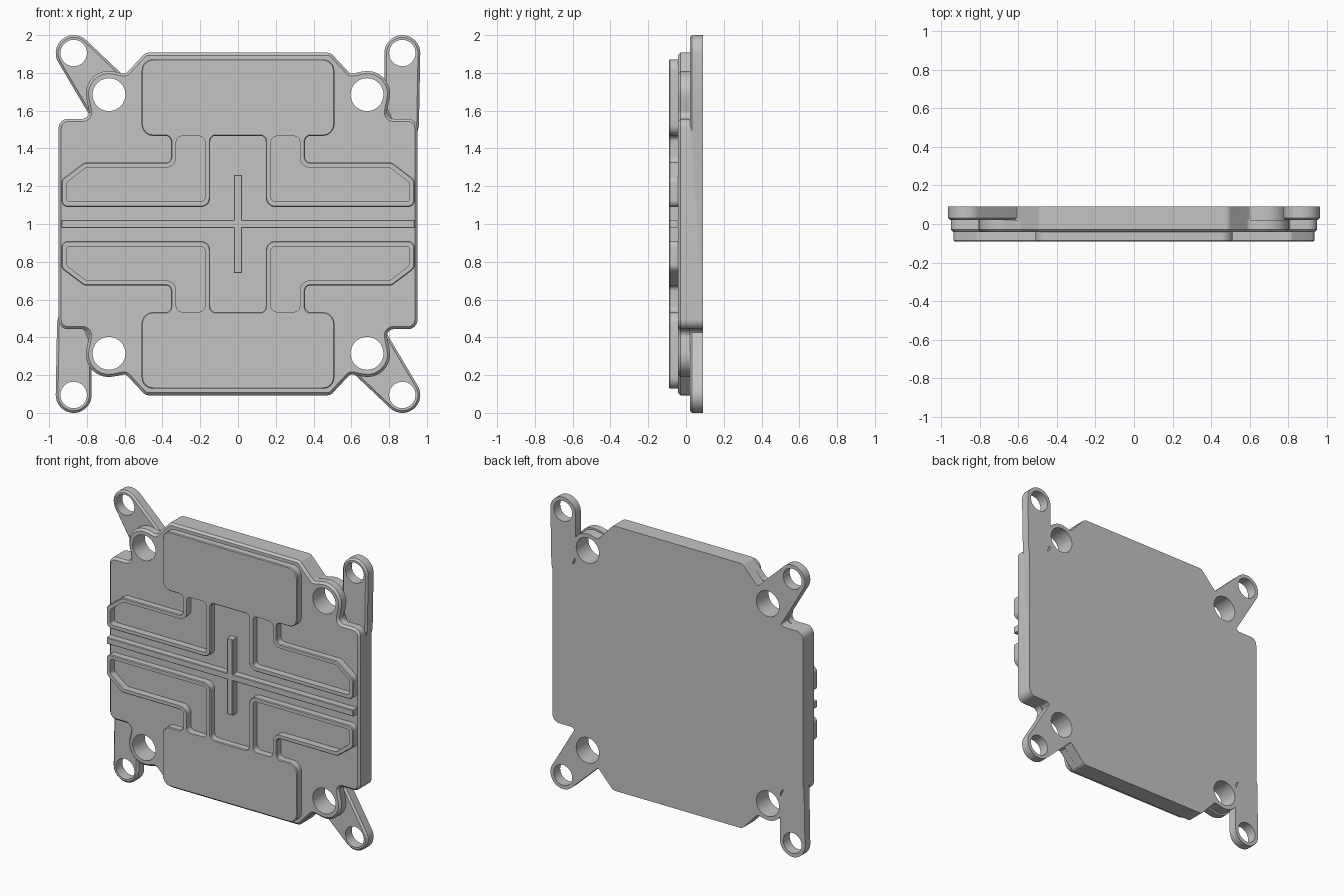
import bpy, bmesh
from math import cos, sin, tan, pi, atan2, radians
from mathutils import Vector

cube = bpy.data.objects.get("Cube")
if cube:
    bpy.data.objects.remove(cube)

CENTRE_Z = 1.0
FRONT, STEP, BACK, PAD_FRONT = -0.042, 0.02, 0.09, -0.09

grey = bpy.data.materials.new("machined_grey")
grey.use_nodes = True
colour = (0.55, 0.55, 0.55, 1)
grey.diffuse_color = colour
grey.node_tree.nodes["Principled BSDF"].inputs["Base Color"].default_value = colour


def rounded(corners, steps=8):
    """Outline from (x, z, radius) corners, each replaced by a tangent arc."""
    out = []
    for i, (x, z, r) in enumerate(corners):
        p = Vector((x, z))
        a = (Vector(corners[i - 1][:2]) - p).normalized()
        b = (Vector(corners[(i + 1) % len(corners)][:2]) - p).normalized()
        if r == 0:
            out.append(p)
            continue
        half = a.angle(b) / 2
        c = p + (a + b).normalized() * (r / sin(half))
        s, e = p + a * (r / tan(half)) - c, p + b * (r / tan(half)) - c
        start = atan2(s.y, s.x)
        sweep = (atan2(e.y, e.x) - start + pi) % (2 * pi) - pi
        for k in range(steps + 1):
            t = start + sweep * k / steps
            out.append(c + Vector((cos(t), sin(t))) * r)
    return out


def arc(x, z, r, a0, a1, n):
    return [Vector((x + r * cos(radians(a0 + (a1 - a0) * k / n)),
                    z + r * sin(radians(a0 + (a1 - a0) * k / n)))) for k in range(n + 1)]


def turned(pts):
    return [-p for p in pts]


def mirror_x(corners):
    """Right-hand corners plus their mirrored copies, forming a closed ring."""
    return corners + [(-x, z, r) for x, z, r in reversed(corners)]


def prism(name, pts, front, back, chamfer=0.0):
    """Extrude an outline along y, with an optional chamfer on the front edge."""
    pts = [p for i, p in enumerate(pts) if (p - pts[i - 1]).length > 1e-4]
    area = sum(pts[i - 1].x * p.y - p.x * pts[i - 1].y for i, p in enumerate(pts))
    if area < 0:
        pts.reverse()
    rings = [(back, 0.0), (front + chamfer, 0.0)]
    if chamfer:
        rings.append((front, chamfer))
    bm = bmesh.new()
    loops = []
    for y, inset in rings:
        loop = []
        for i, p in enumerate(pts):
            d0 = (p - pts[i - 1]).normalized()
            d1 = (pts[(i + 1) % len(pts)] - p).normalized()
            n0, n1 = Vector((-d0.y, d0.x)), Vector((-d1.y, d1.x))
            q = p + (n0 + n1) * (inset / (1 + n0.dot(n1)))
            loop.append(bm.verts.new((q.x, y, q.y + CENTRE_Z)))
        loops.append(loop)
    for lo, hi in zip(loops, loops[1:]):
        for i in range(len(pts)):
            bm.faces.new((lo[i - 1], lo[i], hi[i], hi[i - 1]))
    bm.faces.new(loops[0])
    bm.faces.new(loops[-1])
    bmesh.ops.recalc_face_normals(bm, faces=bm.faces[:])
    mesh = bpy.data.meshes.new(name)
    bm.to_mesh(mesh)
    bm.free()
    mesh.materials.append(grey)
    ob = bpy.data.objects.new(name, mesh)
    bpy.context.collection.objects.link(ob)
    return ob


def combine(ob, other, operation):
    mod = ob.modifiers.new("join", 'BOOLEAN')
    mod.operation, mod.object, mod.solver = operation, other, 'EXACT'
    bpy.context.view_layer.update()
    with bpy.context.temp_override(object=ob, active_object=ob):
        bpy.ops.object.modifier_apply(modifier=mod.name)
    bpy.data.objects.remove(other)


def drill(ob, x, z, r):
    hole = prism("hole_cutter", arc(x, z, r, 0, 348.75, 31), -0.2, 0.2)
    hole.hide_render = True
    combine(ob, hole, 'DIFFERENCE')


def plate_outline(boss):
    """Body outline whose corner bosses are round lobes of radius 'boss'."""
    x, z = 0.683, 0.688
    right_top = [(0.95, 0.557, 0.05), (x + 0.795 * boss, 0.557, 0.035),
                 (x + 1.298 * boss, z + 1.298 * boss, boss * 0.99),
                 (x - 0.72 * boss, z + 0.869 * boss, 0.025), (0.49, 0.907, 0.04)]
    right = [(x, -z, r) for x, z, r in reversed(right_top)] + right_top
    return rounded(mirror_x(right))


# Front and rear halves of the body
front_plate = prism("front_plate", plate_outline(0.122), FRONT, STEP, 0.014)
rear_plate = prism("rear_plate", plate_outline(0.11), STEP, BACK)

# Mounting ears: one straight and one slanted, repeated by a half turn
straight = arc(0.87, 0.905, 0.095, 0, 180, 24) + [
    Vector(p) for p in ((0.775, 0.62), (0.85, 0.45), (0.94, 0.45), (0.958, 0.52))]
slanted = arc(-0.87, 0.905, 0.095, 47, 211, 20) + [
    Vector(p) for p in ((-0.785, 0.575), (-0.7, 0.54), (-0.57, 0.66), (-0.605, 0.785))]
for ear in (straight, turned(straight), slanted, turned(slanted)):
    combine(rear_plate, prism("ear", ear, STEP, BACK, 0.012), 'UNION')

# Screw holes through the bosses and the ears
for sx in (-1, 1):
    for sz in (-1, 1):
        drill(front_plate, sx * 0.683, sz * 0.685, 0.087)
        drill(rear_plate, sx * 0.683, sz * 0.685, 0.087)
        drill(rear_plate, sx * 0.87, sz * 0.905, 0.07)

# Raised pads, each with two looped ridges
pad = rounded(mirror_x([
    (0.51, 0.872, 0.06), (0.51, 0.467, 0.06), (0.355, 0.467, 0.03), (0.355, 0.325, 0.03),
    (0.815, 0.325, 0.03), (0.935, 0.235, 0.04), (0.935, 0.09, 0.035),
    (0.147, 0.09, 0.05), (0.147, 0.467, 0.03)]))
pocket = rounded([
    (0.327, 0.465, 0.03), (0.327, 0.298, 0.055), (0.805, 0.298, 0.02), (0.906, 0.22, 0.025),
    (0.906, 0.118, 0.015), (0.175, 0.118, 0.025), (0.175, 0.465, 0.03)])
parts = [front_plate, rear_plate]
for name, turn in (("upper_pad", list), ("lower_pad", turned)):
    ob = prism(name, turn(pad), PAD_FRONT, FRONT + 0.01, 0.005)
    for sx in (-1, 1):
        side = [Vector((sx * p.x, p.y)) for p in pocket]
        combine(ob, prism("pocket_cutter", turn(side), -0.2, 0.1), 'DIFFERENCE')
    parts.append(ob)

# Cross ridge in the middle
w, h, t = 0.935, 0.26, 0.022
arm = [(t, h, 0), (t, t, 0), (w, t, 0)]
right = arm + [(x, -z, r) for x, z, r in reversed(arm)]
parts.append(prism("cross_ridge", rounded(mirror_x(right)), PAD_FRONT, FRONT + 0.01, 0.004))

# Smooth the round walls, keep edges crisp
bpy.ops.object.select_all(action='DESELECT')
for ob in parts:
    ob.select_set(True)
bpy.context.view_layer.objects.active = parts[0]
bpy.ops.object.shade_smooth_by_angle(angle=radians(30))
